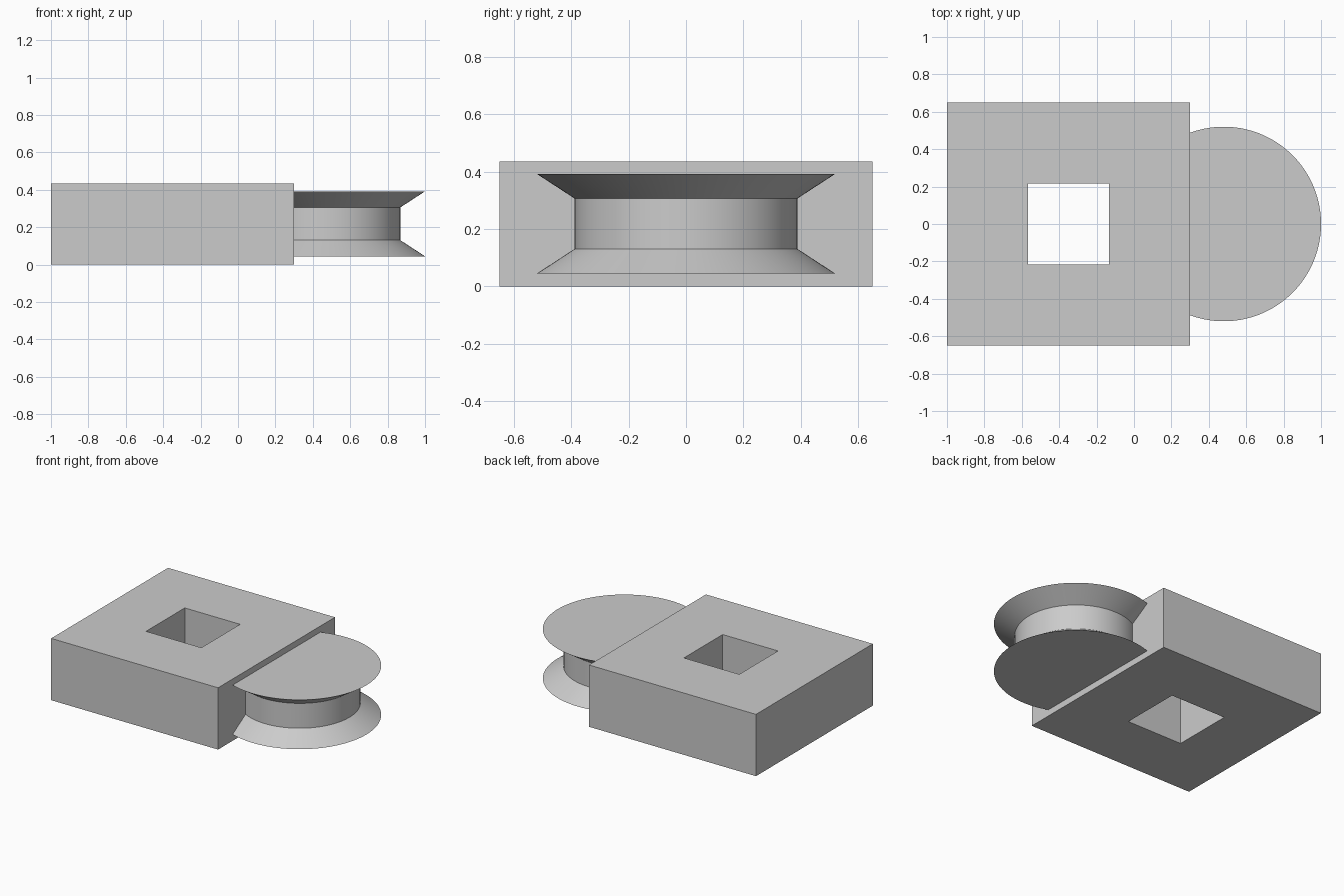
import bpy, bmesh
from math import sin, cos, pi, sqrt

if "Cube" in bpy.data.objects:
    bpy.data.objects.remove(bpy.data.objects["Cube"])


def lathe(name, profile, sides, centre_x, ring=False):
    """Turn an (r, z) profile about a vertical axis; ring closes it around a hole."""
    bm = bmesh.new()
    loops = []
    for r, z in profile:
        angles = [2 * pi * (i + 0.5) / sides for i in range(sides)]
        loops.append([bm.verts.new((r * cos(a), r * sin(a), z)) for a in angles])
    pairs = list(zip(loops, loops[1:]))
    if ring:
        pairs.append((loops[-1], loops[0]))
    else:
        bm.faces.new(loops[0])
        bm.faces.new(loops[-1])
    for a, b in pairs:
        for i in range(sides):
            j = (i + 1) % sides
            bm.faces.new((a[i], a[j], b[j], b[i]))
    bmesh.ops.recalc_face_normals(bm, faces=bm.faces)
    mesh = bpy.data.meshes.new(name)
    bm.to_mesh(mesh)
    bm.free()
    obj = bpy.data.objects.new(name, mesh)
    obj.location.x = centre_x
    bpy.context.collection.objects.link(obj)
    return obj


# Square block with a square through-hole: a four-sided ring
outer, inner, height = 0.65 * sqrt(2), 0.2155 * sqrt(2), 0.435
lathe("block", [(outer, 0), (outer, height), (inner, height), (inner, 0)],
      4, -0.35, ring=True)

# Grooved wheel, partly sunk into the block's right side
wheel = lathe("grooved_wheel",
              [(0.52, 0.045), (0.388, 0.131), (0.388, 0.306), (0.52, 0.392)],
              128, 0.48)
bpy.context.view_layer.objects.active = wheel
wheel.select_set(True)
bpy.ops.object.shade_smooth_by_angle(angle=pi / 6)
